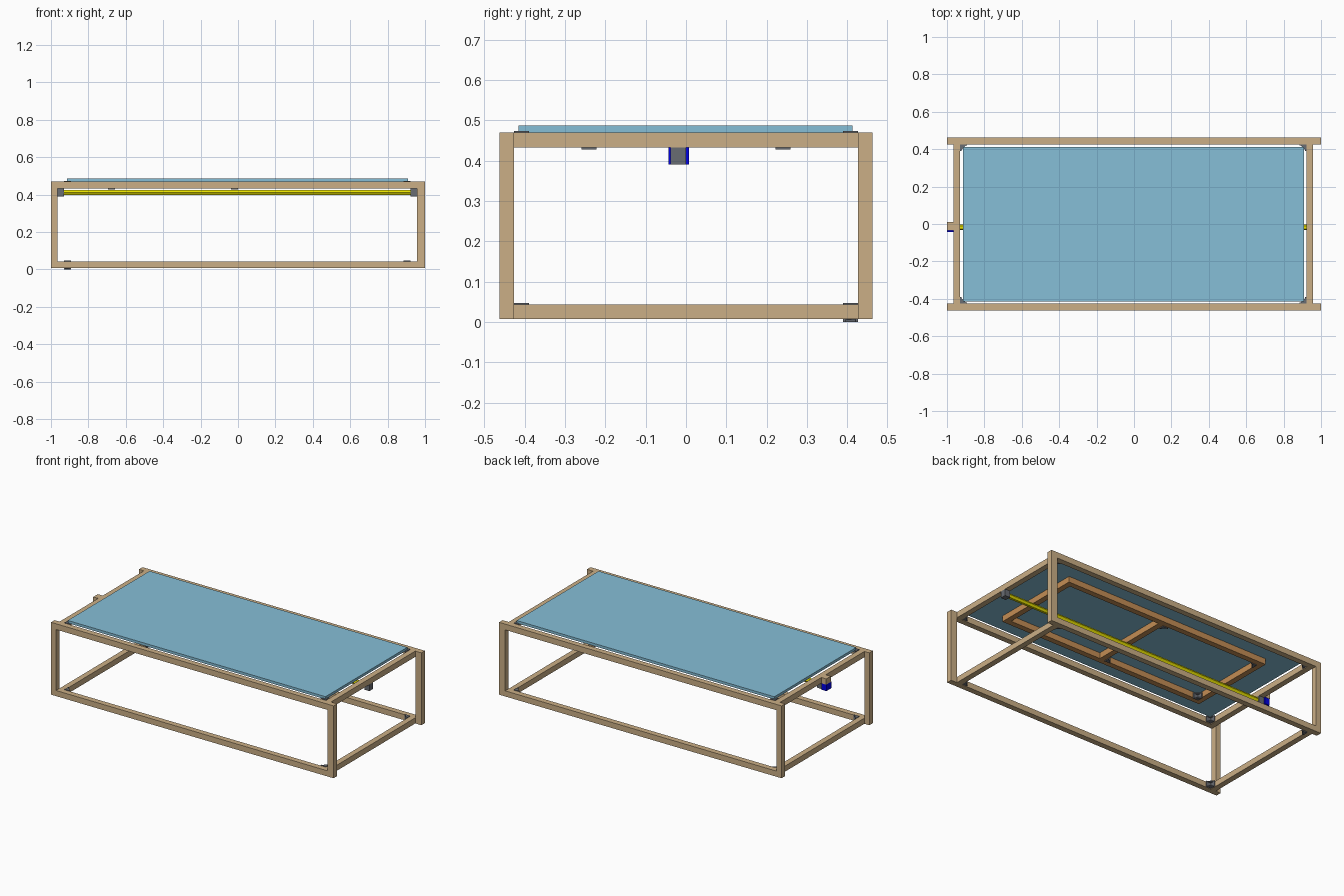
import bpy, bmesh, math

if "Cube" in bpy.data.objects:
    bpy.data.objects.remove(bpy.data.objects["Cube"])


def material(name, rgb):
    m = bpy.data.materials.new(name)
    m.diffuse_color = (*rgb, 1)
    m.use_nodes = True
    m.node_tree.nodes["Principled BSDF"].inputs["Base Color"].default_value = m.diffuse_color
    return m


WOOD = material("wood", (0.60, 0.43, 0.24))
DARK_WOOD = material("dark_wood", (0.55, 0.27, 0.09))
TOP = material("blue_top", (0.24, 0.52, 0.68))
YELLOW = material("yellow", (0.8, 0.75, 0.0))
BLUE = material("blue", (0.0, 0.0, 0.8))
GREY = material("dark_grey", (0.14, 0.15, 0.17))


def finish(name, bm, mat):
    bmesh.ops.recalc_face_normals(bm, faces=bm.faces)
    me = bpy.data.meshes.new(name)
    bm.to_mesh(me)
    bm.free()
    me.materials.append(mat)
    ob = bpy.data.objects.new(name, me)
    bpy.context.collection.objects.link(ob)
    return ob


def add_box(bm, x, y, z):
    """Box from (min, max) ranges."""
    verts = bmesh.ops.create_cube(bm, size=1)["verts"]
    for v in verts:
        v.co = [(r[0] + r[1]) / 2 + c * abs(r[1] - r[0])
                for r, c in zip((x, y, z), v.co)]


def box(name, x, y, z, mat):
    bm = bmesh.new()
    add_box(bm, x, y, z)
    return finish(name, bm, mat)


def bracket(name, x, y, sx, sy, z0, s=0.037, t=0.006):
    """Corner bracket: two plates joined by a triangular web at each edge."""
    bm = bmesh.new()
    z1 = z0 + s
    add_box(bm, (x, x + sx * s), (y, y + sy * t), (z0, z1))
    add_box(bm, (x, x + sx * t), (y, y + sy * s), (z0, z1))
    for za in (z0, z1 - t):
        f = bm.faces.new([bm.verts.new((x + sx * a, y + sy * b, za))
                          for a, b in ((0, 0), (s, 0), (0, s))])
        ext = bmesh.ops.extrude_face_region(bm, geom=[f])["geom"]
        for v in ext:
            if isinstance(v, bmesh.types.BMVert):
                v.co.z += t
    return finish(name, bm, GREY)


W = 0.036
LOW, HIGH = (0.007, 0.043), (0.433, 0.47)
XL, XR = -0.965, 0.957       # inner faces of the posts
YI, YO = 0.426, 0.462        # inner and outer faces of the long rails

# Outer frame: posts, long rails and end rails
for sy, side in ((-1, "front"), (1, "back")):
    y = tuple(sorted((sy * YI, sy * YO)))
    box(side + "_left_post", (-1, XL), y, (0.007, 0.47), WOOD)
    box(side + "_right_post", (XR, 1), y, (0.007, 0.47), WOOD)
    for level, z in (("lower", LOW), ("upper", HIGH)):
        box(f"{side}_{level}_rail", (XL, XR), y, z, WOOD)
for level, z in (("lower", LOW), ("upper", HIGH)):
    box(f"left_{level}_rail", (XL, XL + W), (-YI, YI), z, WOOD)
    box(f"right_{level}_rail", (XR - W, XR), (-YI, YI), z, WOOD)
    for sy in (-1, 1):
        for x, sx in ((XL + W, 1), (XR - W, -1)):
            odd = level == "lower" and sx == 1 and sy == 1
            bracket(f"{level}_corner_bracket", x, sy * YI, sx, -sy,
                    0.0 if odd else z[1] + 0.004 - 0.037)

# Inner frame carrying the top
FX, FY = 0.73, 0.295
for sy, side in ((-1, "front"), (1, "back")):
    box(f"inner_{side}_rail", (-FX, FX),
        tuple(sorted((sy * FY, sy * (FY - W)))), HIGH, DARK_WOOD)
for name, x in (("left", -FX), ("middle", 0), ("right", FX - W)):
    box(f"inner_{name}_rail", (x, x + W), (W - FY, FY - W), HIGH, DARK_WOOD)
for sy in (-1, 1):
    for x, sx in ((W - FX, 1), (0, -1)):
        bracket("inner_corner_bracket", x, sy * (FY - W), sx, -sy, 0.428)

# Table top
box("table_top", (-0.915, 0.91), (-0.415, 0.413), (0.47, 0.487), TOP)

# Crank block, blue drive and bearings
box("drive_block", (-1, XL), (-0.036, 0.01), HIGH, WOOD)
box("drive_housing", (-1, XL), (-0.043, 0.008), (0.391, 0.433), BLUE)
box("left_bearing", (XL, XL + W), (-0.038, 0.0), (0.391, 0.433), GREY)
box("right_bearing", (XR - W, XR), (-0.038, 0.0), (0.391, 0.433), GREY)

# Hexagonal drive shaft
bpy.ops.mesh.primitive_cylinder_add(
    vertices=6, radius=0.015, depth=XR - XL - 2 * W,
    location=((XL + XR) / 2, -0.018, 0.412), rotation=(0, math.pi / 2, 0))
shaft = bpy.context.object
shaft.name = "drive_shaft"
shaft.data.materials.append(YELLOW)
